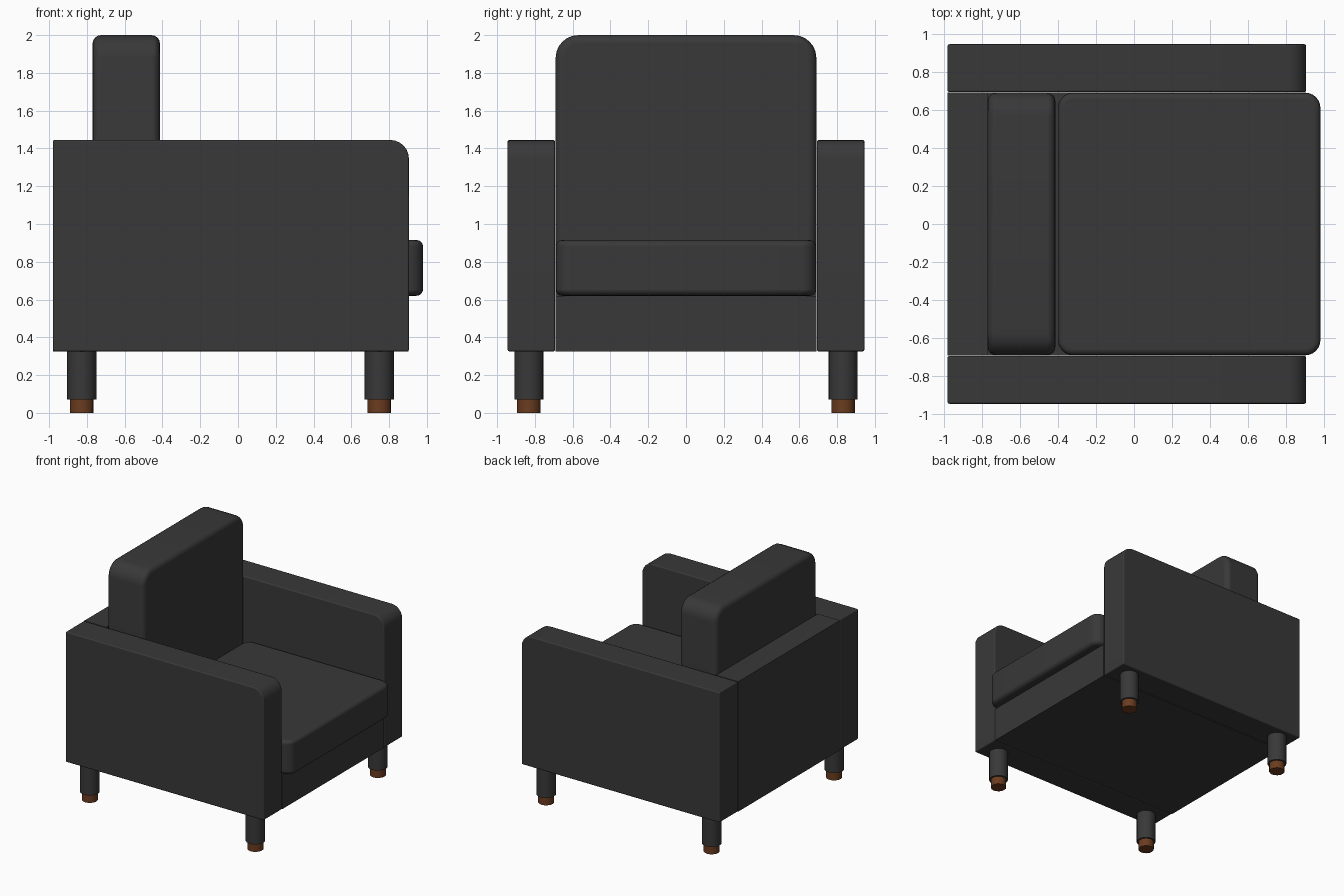
import bpy, bmesh, math
from mathutils import Vector

if "Cube" in bpy.data.objects:
    bpy.data.objects.remove(bpy.data.objects["Cube"])


def material(name, rgb):
    m = bpy.data.materials.new(name)
    m.diffuse_color = (*rgb, 1)
    m.use_nodes = True
    m.node_tree.nodes["Principled BSDF"].inputs["Base Color"].default_value = m.diffuse_color
    return m


charcoal = material("charcoal fabric", (0.040, 0.040, 0.040))
brown = material("brown wood", (0.145, 0.045, 0.014))


def finish(ob, mat, smooth=True):
    ob.data.materials.append(mat)
    bpy.ops.object.select_all(action='DESELECT')
    bpy.context.view_layer.objects.active = ob
    ob.select_set(True)
    if smooth:
        bpy.ops.object.shade_smooth_by_angle(angle=math.radians(35))


def rounded_outline(u0, u1, v0, v1, radii, seg=6):
    """Rectangle whose four corners (counter-clockwise from lower left) have own radii."""
    pts = []
    corners = ((u0, v0, 1, 1), (u1, v0, -1, 1), (u1, v1, -1, -1), (u0, v1, 1, -1))
    for i, ((u, v, su, sv), r) in enumerate(zip(corners, radii)):
        if r == 0:
            pts.append((u, v))
            continue
        for k in range(seg + 1):
            a = math.pi + (i + k / seg) * math.pi / 2
            pts.append((u + su * r + r * math.cos(a), v + sv * r + r * math.sin(a)))
    return pts


def block(name, lo, hi, axis=2, radii=(0, 0, 0, 0), edge=0.0, seg=4):
    """Extrude a rounded rectangle along an axis, then soften its rim."""
    ua, va = [i for i in range(3) if i != axis]
    bm = bmesh.new()
    verts = []
    for u, v in rounded_outline(lo[ua], hi[ua], lo[va], hi[va], radii):
        p = Vector((0, 0, 0))
        p[ua], p[va], p[axis] = u, v, lo[axis]
        verts.append(bm.verts.new(p))
    face = bm.faces.new(verts)
    move = Vector((0, 0, 0))
    move[axis] = hi[axis] - lo[axis]
    ext = bmesh.ops.extrude_face_region(bm, geom=[face], use_keep_orig=True)
    bmesh.ops.translate(bm, vec=move,
                        verts=[g for g in ext['geom'] if isinstance(g, bmesh.types.BMVert)])
    bmesh.ops.recalc_face_normals(bm, faces=bm.faces)
    me = bpy.data.meshes.new(name)
    bm.to_mesh(me)
    bm.free()
    ob = bpy.data.objects.new(name, me)
    bpy.context.collection.objects.link(ob)
    finish(ob, charcoal, smooth=edge > 0)
    if edge:
        b = ob.modifiers.new("soft edges", 'BEVEL')
        b.width, b.segments = edge, seg
        b.limit_method, b.angle_limit = 'ANGLE', math.radians(40)
        b.harden_normals = True
    return ob


def leg_part(name, x, y, z0, z1, r, mat):
    bpy.ops.mesh.primitive_cylinder_add(vertices=16, radius=r, depth=z1 - z0,
                                        location=(x, y, (z0 + z1) / 2))
    ob = bpy.context.object
    ob.name = name
    finish(ob, mat)


# Frame: base box and back panel
block("base", (-0.98, -0.69, 0.325), (0.903, 0.69, 0.62))
block("back_panel", (-0.98, -0.69, 0.62), (-0.77, 0.69, 1.442))

# Arms, rounded at the top front corner
for side, y0, y1 in (("left", -0.945, -0.693), ("right", 0.693, 0.945)):
    block(side + "_arm", (-0.98, y0, 0.325), (0.905, y1, 1.445), axis=1,
          radii=(0, 0, 0.1, 0), edge=0.01, seg=2)

# Cushions
block("seat_cushion", (-0.40, -0.69, 0.62), (0.98, 0.69, 0.915), axis=2,
      radii=(0.08,) * 4, edge=0.035)
block("back_cushion", (-0.77, -0.69, 0.62), (-0.413, 0.69, 2.0), axis=0,
      radii=(0, 0, 0.12, 0.12), edge=0.045)

# Legs with wooden feet
for px, x in (("back", -0.827), ("front", 0.748)):
    for py, y in (("left", -0.832), ("right", 0.832)):
        leg_part(f"{px}_{py}_leg", x, y, 0.07, 0.33, 0.077, charcoal)
        leg_part(f"{px}_{py}_foot", x, y, 0.0, 0.075, 0.063, brown)
